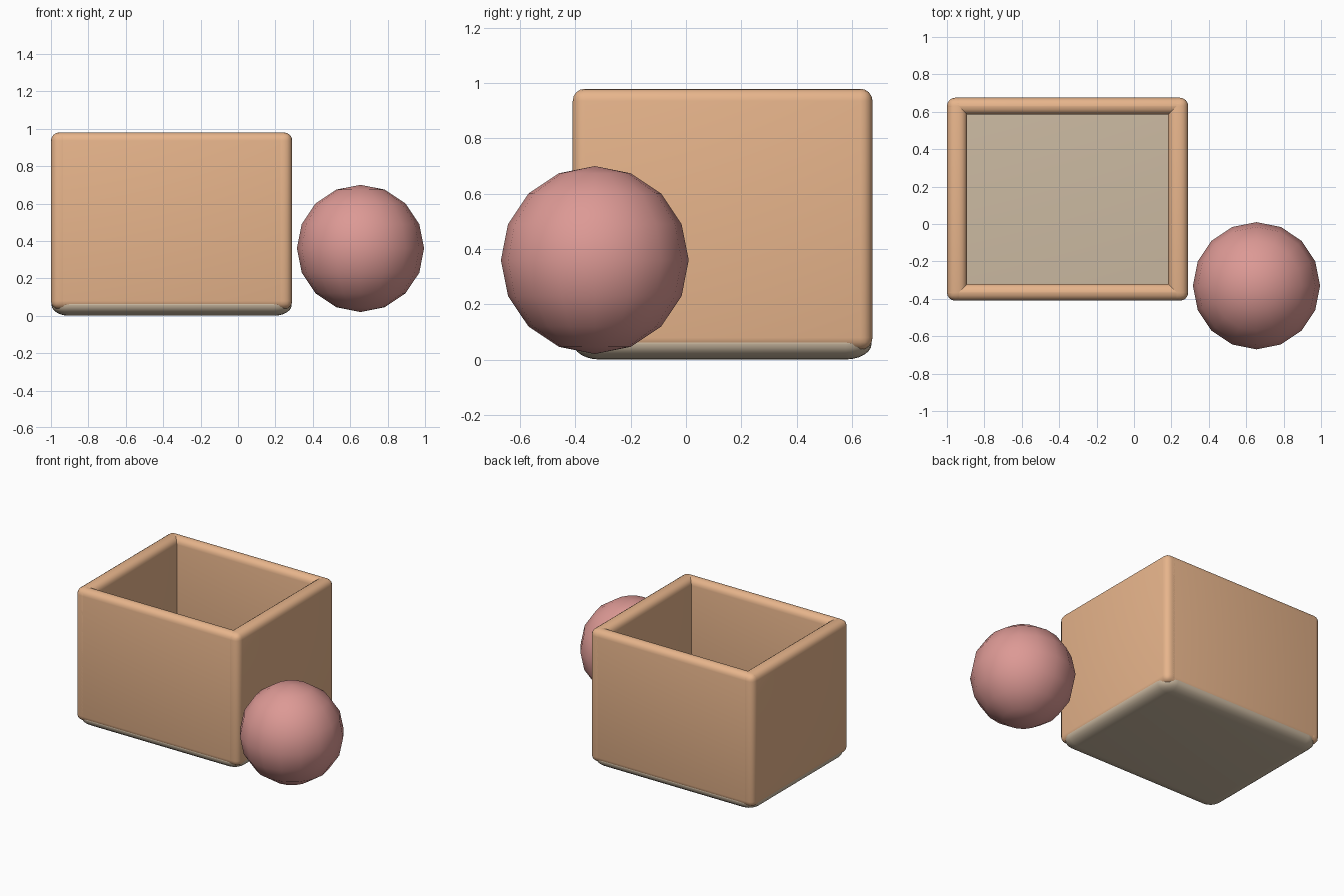
import bpy, bmesh
from mathutils import Vector, Matrix

if "Cube" in bpy.data.objects:
    bpy.data.objects.remove(bpy.data.objects["Cube"])


def material(name, rgb):
    m = bpy.data.materials.new(name)
    m.diffuse_color = (*rgb, 1)
    m.use_nodes = True
    m.node_tree.nodes["Principled BSDF"].inputs["Base Color"].default_value = m.diffuse_color
    return m


def finish(name, bm, mat, angle):
    me = bpy.data.meshes.new(name)
    bm.to_mesh(me)
    bm.free()
    ob = bpy.data.objects.new(name, me)
    bpy.context.collection.objects.link(ob)
    me.materials.append(mat)
    bpy.ops.object.select_all(action='DESELECT')
    ob.select_set(True)
    bpy.context.view_layer.objects.active = ob
    bpy.ops.object.shade_smooth_by_angle(angle=angle)


def rounded_box(name, lo, hi, radius, mat, segments=4, squash=1.0):
    """Box with rounded edges; squash flattens the rounding vertically."""
    lo, hi = Vector(lo), Vector(hi)
    size, mid = hi - lo, (lo + hi) / 2
    bm = bmesh.new()
    bmesh.ops.create_cube(bm, size=1)
    bmesh.ops.scale(bm, vec=(size.x, size.y, size.z / squash), verts=bm.verts)
    bmesh.ops.bevel(bm, geom=bm.edges[:], offset=radius, segments=segments,
                    profile=0.5, affect='EDGES', clamp_overlap=True)
    bmesh.ops.scale(bm, vec=(1, 1, squash), verts=bm.verts)
    bmesh.ops.translate(bm, vec=mid, verts=bm.verts)
    finish(name, bm, mat, 0.7)


wood = material("orange_wood", (0.80, 0.46, 0.26))
base = material("brown_base", (0.60, 0.49, 0.36))
red = material("red", (0.72, 0.32, 0.30))

X0, X1, Y0, Y1 = -1.0, 0.29, -0.41, 0.675
Z0, Z1 = 0.035, 0.98
TX, TY, R = 0.108, 0.09, 0.044

# four overlapping walls, mitring at the corners
rounded_box("left_wall", (X0, Y0, Z0), (X0 + TX, Y1, Z1), R, wood)
rounded_box("right_wall", (X1 - TX, Y0, Z0), (X1, Y1, Z1), R, wood)
rounded_box("front_wall", (X0, Y0, Z0), (X1, Y0 + TY, Z1), R, wood)
rounded_box("back_wall", (X0, Y1 - TY, Z0), (X1, Y1, Z1), R, wood)

# floor plate with flattened rounded rim
rounded_box("floor", (X0 + .003, Y0 + .003, 0), (X1 - .003, Y1 - .003, 0.115),
            0.095, base, 6, 0.6)

# ball
bm = bmesh.new()
bmesh.ops.create_uvsphere(bm, u_segments=16, v_segments=8, radius=0.34,
                          matrix=Matrix.Translation((0.655, -0.33, 0.36)))
finish("ball", bm, red, 0.7)
